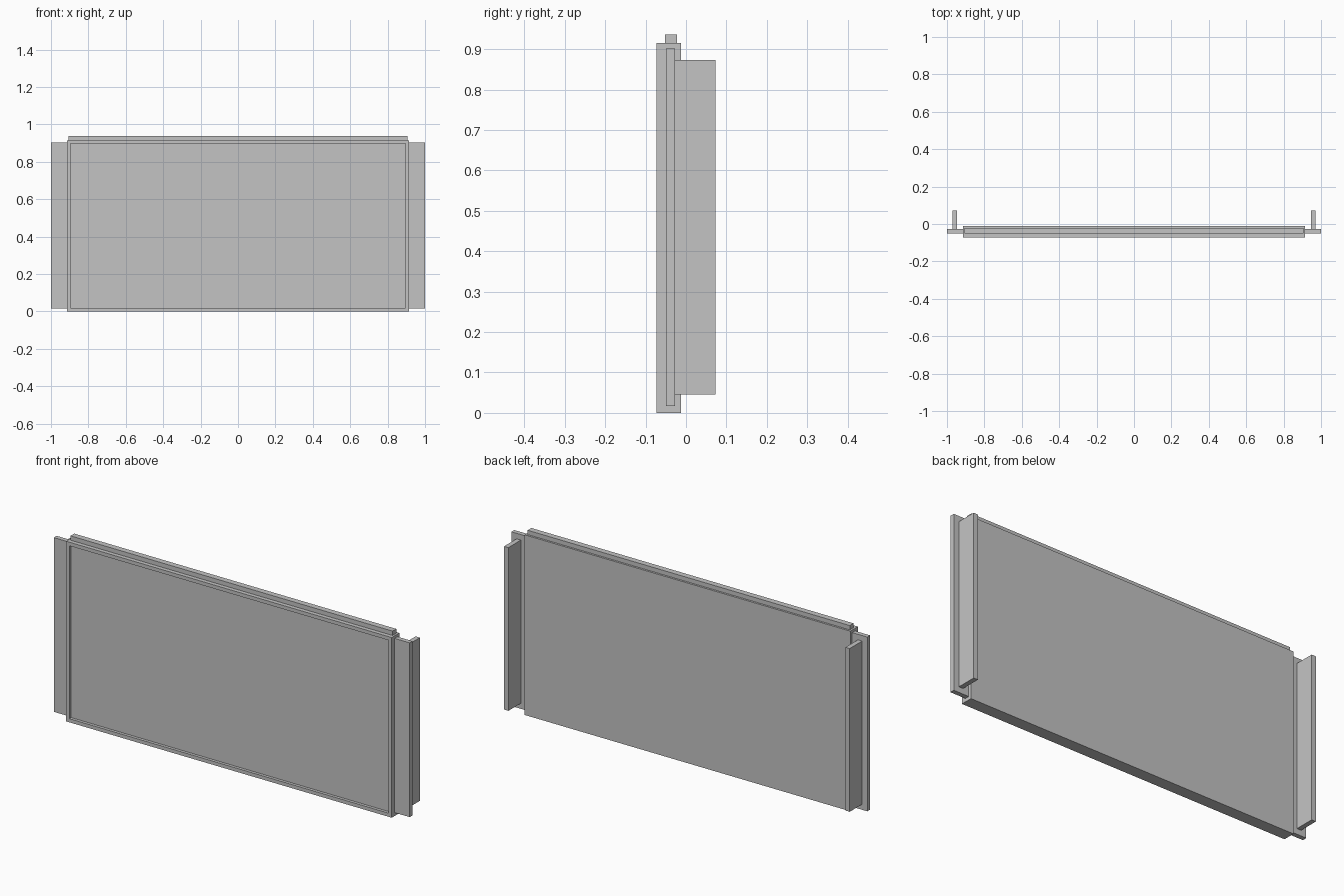
import bpy
import bmesh

cube = bpy.data.objects.get("Cube")
if cube:
    bpy.data.objects.remove(cube, do_unlink=True)

grey = bpy.data.materials.new("plain grey")
grey.use_nodes = True
colour = (0.55, 0.55, 0.55, 1)
grey.diffuse_color = colour
grey.node_tree.nodes["Principled BSDF"].inputs["Base Color"].default_value = colour


def box(name, low, high, recess=None):
    """Box between two corners; recess = (border, depth) sinks the front face."""
    bm = bmesh.new()
    bmesh.ops.create_cube(bm, size=1)
    for v in bm.verts:
        for i in range(3):
            v.co[i] = low[i] if v.co[i] < 0 else high[i]
    bm.normal_update()
    if recess:
        border, depth = recess
        front = min(bm.faces, key=lambda f: f.normal.y)
        bmesh.ops.inset_region(bm, faces=[front], thickness=border)
        # Straight-sided recess
        inner = bmesh.ops.extrude_discrete_faces(bm, faces=[front])["faces"][0]
        for v in inner.verts:
            v.co.y += depth
        bmesh.ops.recalc_face_normals(bm, faces=bm.faces)
    mesh = bpy.data.meshes.new(name)
    bm.to_mesh(mesh)
    bm.free()
    mesh.materials.append(grey)
    obj = bpy.data.objects.new(name, mesh)
    bpy.context.collection.objects.link(obj)
    return obj


# Main board with a shallow framed recess on the front
box("panel", (-0.915, -0.073, 0), (0.915, -0.012, 0.915), recess=(0.026, 0.015))

# Tongue along the top edge
box("top_tongue", (-0.905, -0.052, 0.915), (0.905, -0.022, 0.937))

# Side flanges, each with an upright fin pointing back
for side, s in (("left", 1), ("right", -1)):
    for part, x0, x1, y0, y1, z0, z1 in (
        ("flange", 0.915, 1.0, -0.05, -0.027, 0.017, 0.902),
        ("fin", 0.947, 0.971, -0.027, 0.073, 0.045, 0.874),
    ):
        xs = sorted((s * x0, s * x1))
        box(f"{side}_{part}", (xs[0], y0, z0), (xs[1], y1, z1))
